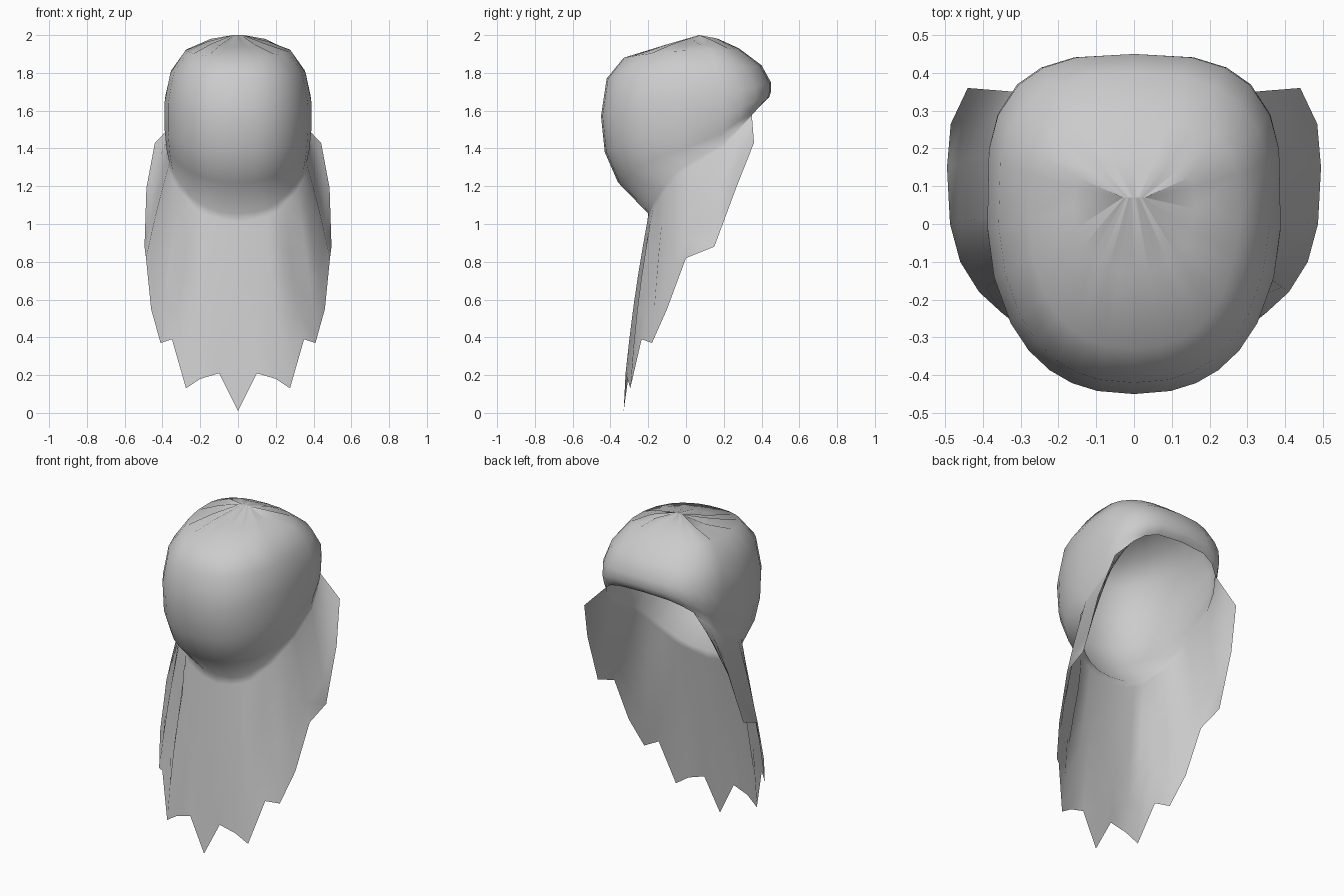
import bpy
import bmesh
from math import sin, cos, pi, radians
from mathutils import Vector

cube = bpy.data.objects.get("Cube")
if cube:
    bpy.data.objects.remove(cube, do_unlink=True)

cloth = bpy.data.materials.new("grey cloth")
cloth.use_nodes = True
GREY = (0.6, 0.6, 0.6, 1)
cloth.diffuse_color = GREY
cloth.node_tree.nodes["Principled BSDF"].inputs["Base Color"].default_value = GREY

# Hood levels from crown to rim:
# front (y, z), side (x, y, z), back (y, z), roundness of the back corners
LEVELS = [
    ((0.07, 2.00), (0.03, 0.07, 2.00), (0.07, 2.00), 0.80),
    ((-0.13, 1.94), (0.16, 0.07, 1.955), (0.17, 1.98), 0.80),
    ((-0.33, 1.88), (0.28, 0.07, 1.92), (0.28, 1.93), 0.80),
    ((-0.42, 1.77), (0.36, 0.07, 1.80), (0.40, 1.84), 0.78),
    ((-0.45, 1.57), (0.39, 0.07, 1.65), (0.45, 1.75), 0.70),
    ((-0.43, 1.38), (0.39, 0.06, 1.50), (0.45, 1.70), 0.67),
    ((-0.36, 1.22), (0.38, 0.05, 1.40), (0.44, 1.67), 0.64),
    ((-0.20, 1.055), (0.365, 0.06, 1.33), (0.415, 1.65), 0.60),
]

# Drape hem from the middle of the front to the rear corner:
# rim angle, point, depth of the fold (outward is positive)
HEM = [
    (0, (0.0, -0.33, 0.01), -0.005), (11, (0.10, -0.32, 0.21), 0.01),
    (21, (0.20, -0.31, 0.18), -0.005), (31, (0.275, -0.295, 0.13), 0.02),
    (42, (0.35, -0.235, 0.39), -0.035), (54, (0.41, -0.18, 0.37), 0.01),
    (70, (0.46, -0.10, 0.55), -0.01), (84, (0.487, 0.0, 0.82), 0.005),
    (102, (0.495, 0.15, 0.88), 0.0), (117, (0.485, 0.265, 1.19), 0.005),
    (135, (0.44, 0.36, 1.43), 0.0),
]
HALF_ANGLES = [deg for deg, hem, fold in HEM] + [150, 165, 180]


def ring_point(level, deg):
    """Point on a rounded-square ring; angle 0 is the front, 180 the back."""
    front, side, back, back_power = level
    s, c = sin(radians(deg)), cos(radians(deg))
    if c > 0:
        end, power, dip = front, 0.84, 1.6
    else:
        end, power, dip = back, back_power, 0.75
    return Vector((side[0] * abs(s) ** power,
                   side[1] + (end[0] - side[1]) * abs(c) ** power,
                   side[2] + (end[1] - side[2]) * abs(c) ** dip))


def mirror_columns(half):
    """Put the mirrored copy before a half that starts on the centre line."""
    flipped = [[Vector((-p.x, p.y, p.z)) for p in col] for col in half[:0:-1]]
    return flipped + half


def add_sheet(bm, columns):
    """Skin neighbouring columns of points with quads."""
    grid = [[bm.verts.new(p) for p in col] for col in columns]
    for left, right in zip(grid, grid[1:]):
        for k in range(len(left) - 1):
            bm.faces.new((left[k], left[k + 1], right[k + 1], right[k]))


bm = bmesh.new()

# Hood, gathered into pleats around the crown
hood = []
for i, deg in enumerate(HALF_ANGLES):
    col = [ring_point(level, deg) for level in LEVELS]
    col[1].z += (0.012 if i % 2 else -0.012) * sin(radians(deg))
    hood.append(col)
add_sheet(bm, mirror_columns(hood))

# Drape, hanging in folds from the rim, with closer rows near the top
ROWS = 7
drape = []
for deg, hem, fold in HEM:
    a = radians(deg)
    top, low = ring_point(LEVELS[-1], deg), Vector(hem)
    out = Vector((sin(a), -cos(a), 0))
    steps = [(k / ROWS) ** 1.6 for k in range(ROWS + 1)]
    drape.append([top.lerp(low, t) + out * fold * sin(pi * t) for t in steps])
add_sheet(bm, mirror_columns(drape))

# Weld the drape to the rim and close the hood
bmesh.ops.remove_doubles(bm, verts=bm.verts[:], dist=0.0005)
mesh = bpy.data.meshes.new("hooded_veil")
bm.to_mesh(mesh)
bm.free()
mesh.materials.append(cloth)
veil = bpy.data.objects.new("hooded_veil", mesh)
bpy.context.collection.objects.link(veil)
bpy.ops.object.select_all(action="DESELECT")
veil.select_set(True)
bpy.context.view_layer.objects.active = veil
bpy.ops.object.shade_smooth_by_angle(angle=radians(100))
